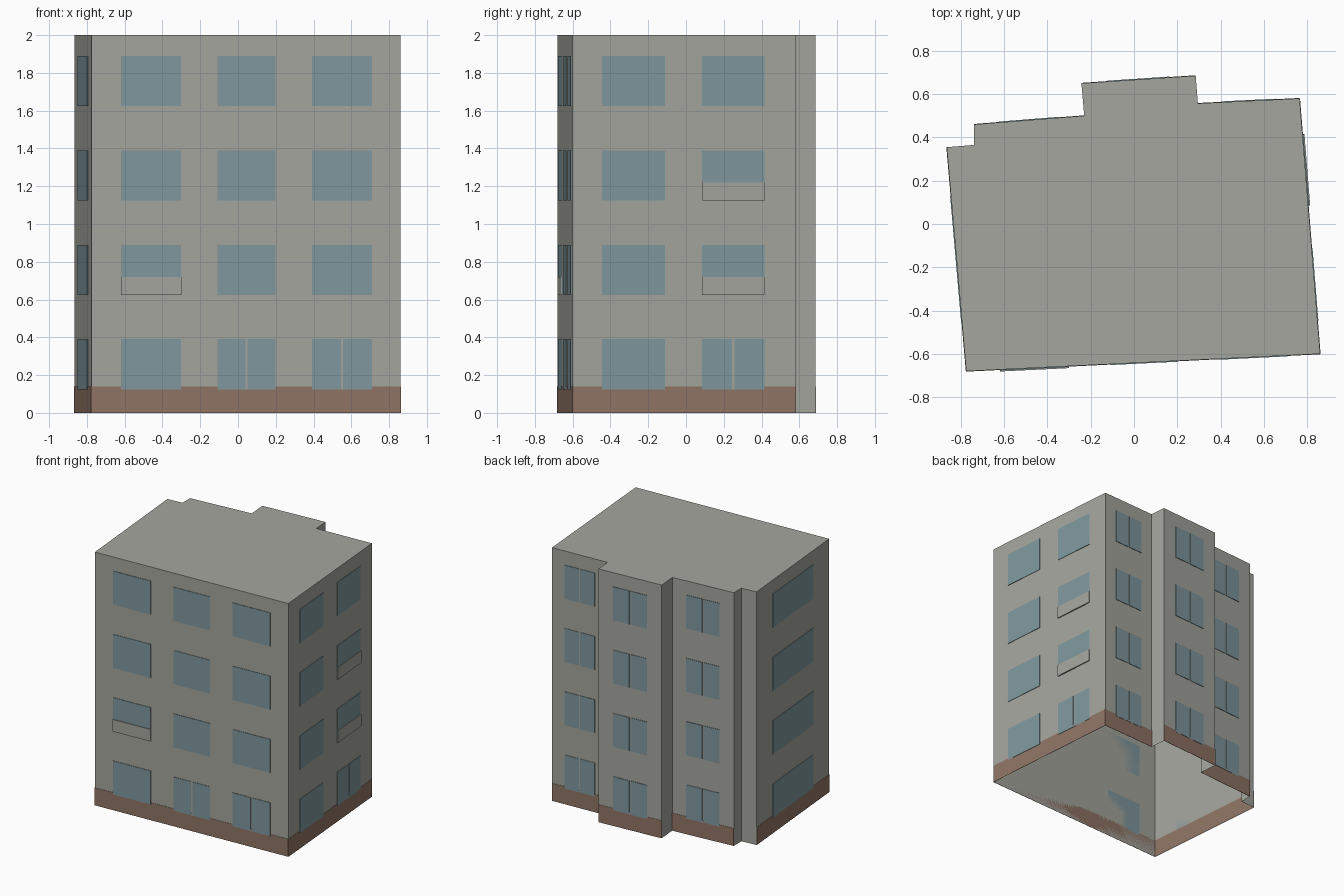
import bpy
import bmesh
from mathutils import Vector

cube = bpy.data.objects.get("Cube")
if cube:
    bpy.data.objects.remove(cube, do_unlink=True)

HEIGHT = 2.0
BASE_TOP = 0.14
FLOORS = [(0.125 + 0.5 * i, 0.39 + 0.5 * i) for i in range(4)]


def material(name, rgb):
    """Flat colour given as 8-bit display values, stored as linear."""
    col = [((c / 255 + 0.055) / 1.055) ** 2.4 for c in rgb] + [1.0]
    m = bpy.data.materials.new(name)
    m.use_nodes = True
    m.diffuse_color = col
    bsdf = m.node_tree.nodes["Principled BSDF"]
    bsdf.inputs["Base Color"].default_value = col
    bsdf.inputs["Roughness"].default_value = 0.9
    return m


GREY = material("grey_plaster", (165, 166, 158))
BRICK = material("brown_brick", (144, 117, 102))
GLASS = material("blue_glass", (127, 152, 158))


def finish(bm, name, mat):
    mesh = bpy.data.meshes.new(name)
    bmesh.ops.recalc_face_normals(bm, faces=bm.faces)
    bm.to_mesh(mesh)
    bm.free()
    mesh.materials.append(mat)
    obj = bpy.data.objects.new(name, mesh)
    bpy.context.collection.objects.link(obj)
    return obj


def add_plate(bm, wall, t0, t1, z0, z1, depth):
    """Thin plate on a wall, between two fractions of its length."""
    a, b = wall
    along = b - a
    out = Vector((along.y, -along.x, 0)).normalized()
    corners = [a + along * t + Vector((0, 0, z))
               for t, z in ((t0, z0), (t1, z0), (t1, z1), (t0, z1))]
    back = [bm.verts.new(c) for c in corners]
    front = [bm.verts.new(c + out * depth) for c in corners]
    bm.faces.new(front)
    bm.faces.new(back[::-1])
    for i in range(4):
        j = (i + 1) % 4
        bm.faces.new((back[i], back[j], front[j], front[i]))


# Footprint, counter-clockwise from the front right-hand side corner
outline = [Vector((x, y, 0)) for x, y in (
    (-0.775, -0.68), (0.86, -0.60), (0.765, 0.58), (0.295, 0.557),
    (0.285, 0.685), (-0.243, 0.65), (-0.23, 0.50), (-0.74, 0.46),
    (-0.74, 0.365), (-0.865, 0.355))]
edges = list(zip(outline, outline[1:] + outline[:1]))
walls = {"front": edges[0], "east": edges[1], "back_east": edges[2],
         "back_bay": edges[4], "back_west": edges[6], "west": edges[9]}

# Wall shell with flat roof, open underneath
bm = bmesh.new()
low = [bm.verts.new(p) for p in outline]
high = [bm.verts.new(p + Vector((0, 0, HEIGHT))) for p in outline]
bm.faces.new(high)
for i in range(len(low)):
    j = (i + 1) % len(low)
    bm.faces.new((low[i], low[j], high[j], high[i]))
shell = finish(bm, "wall_shell", GREY)

# Brick base on the main walls only
bm = bmesh.new()
for wall in walls.values():
    add_plate(bm, wall, 0, 1, 0, BASE_TOP, 0.002)
finish(bm, "brick_base", BRICK)

# Window columns per wall: start, end, floors with a split pane
ALL = (0, 1, 2, 3)
columns = {
    "front": [(0.095, 0.29, ()), (0.407, 0.596, (0,)), (0.713, 0.908, (0,))],
    "east": [(0.131, 0.415, ()), (0.58, 0.86, (0,))],
    "back_east": [(0.23, 0.77, ALL)],
    "back_bay": [(0.23, 0.77, ALL)],
    "back_west": [(0.23, 0.77, ALL)],
    "west": [(0.22, 0.78, ())],
}
for side, cols in columns.items():
    wall = walls[side]
    gap = 0.006 / (wall[1] - wall[0]).length
    bm = bmesh.new()
    for t0, t1, split in cols:
        mid = (t0 + t1) / 2
        for floor, (z0, z1) in enumerate(FLOORS):
            if floor in split:
                add_plate(bm, wall, t0, mid - gap, z0, z1, 0.004)
                add_plate(bm, wall, mid + gap, t1, z0, z1, 0.004)
            else:
                add_plate(bm, wall, t0, t1, z0, z1, 0.004)
    finish(bm, side + "_windows", GLASS)

# Light mullions over the brick at the split ground-floor windows
bm = bmesh.new()
for side, cols in columns.items():
    wall = walls[side]
    gap = 0.006 / (wall[1] - wall[0]).length
    for t0, t1, split in cols:
        if 0 in split:
            mid = (t0 + t1) / 2
            add_plate(bm, wall, mid - gap, mid + gap, FLOORS[0][0], BASE_TOP, 0.004)
finish(bm, "ground_mullions", GREY)

# Grey infill panels closing the lower part of three windows
bm = bmesh.new()
for side, col, floor in (("front", 0, 1), ("east", 1, 1), ("east", 1, 2)):
    t0, t1, _ = columns[side][col]
    z0 = FLOORS[floor][0]
    add_plate(bm, walls[side], t0, t1, z0, z0 + 0.095, 0.009)
finish(bm, "window_infill_panels", GREY)
